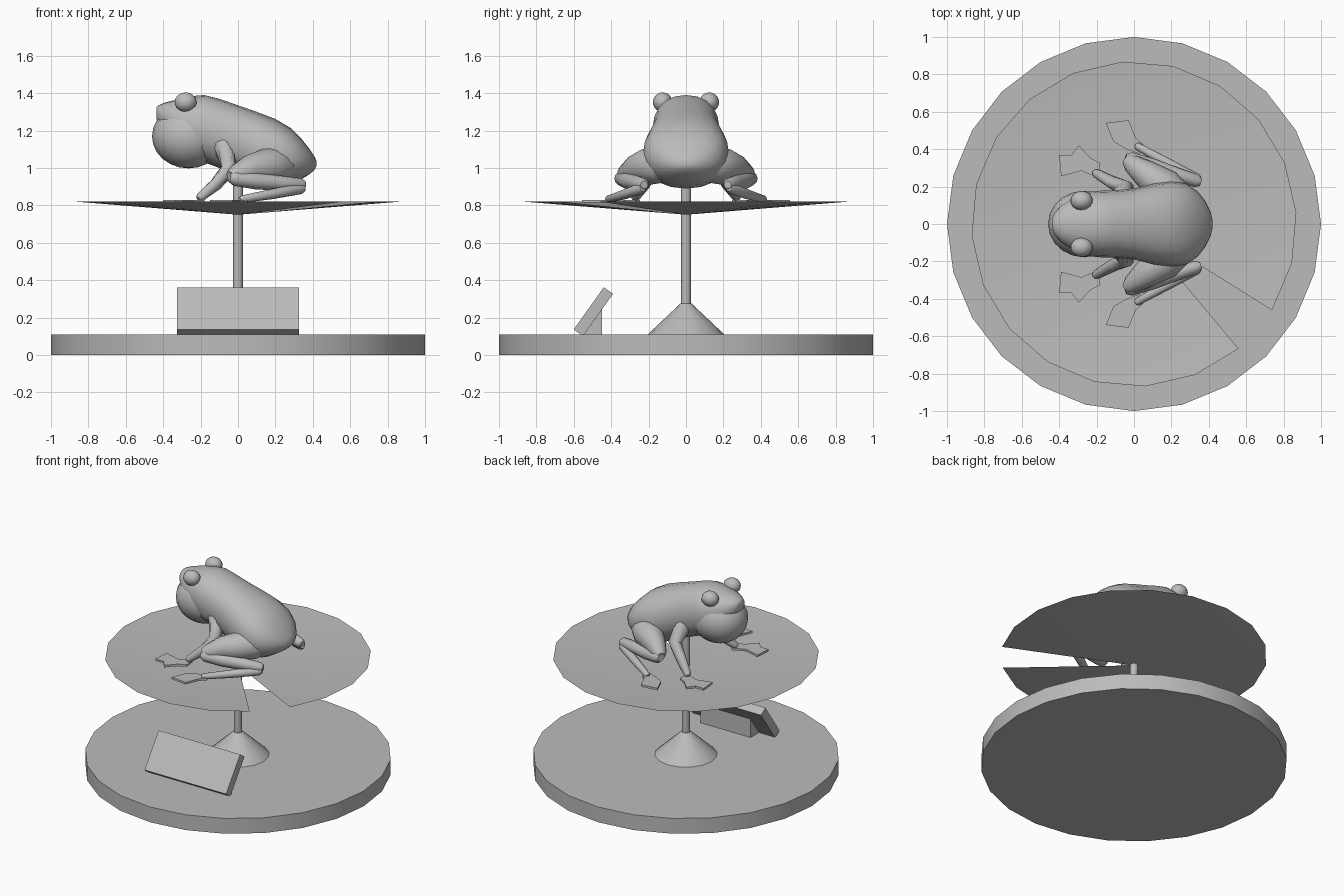
import bpy, bmesh, math
from mathutils import Vector, Matrix

if "Cube" in bpy.data.objects:
    bpy.data.objects.remove(bpy.data.objects["Cube"])

grey = bpy.data.materials.new("stone grey")
grey.diffuse_color = (0.5, 0.5, 0.5, 1)
grey.use_nodes = True
grey.node_tree.nodes["Principled BSDF"].inputs["Base Color"].default_value = grey.diffuse_color


def finish(name, bm, smooth=None, closed=True):
    if closed:
        bmesh.ops.recalc_face_normals(bm, faces=bm.faces)
    me = bpy.data.meshes.new(name)
    bm.to_mesh(me)
    bm.free()
    me.materials.append(grey)
    if smooth:
        me.shade_smooth()
        me.set_sharp_from_angle(angle=math.radians(smooth))
    ob = bpy.data.objects.new(name, me)
    bpy.context.collection.objects.link(ob)
    return ob


def loft(name, rings, smooth=50):
    """Skin a list of equal-length point rings and cap both ends."""
    bm = bmesh.new()
    vs = [[bm.verts.new(p) for p in r] for r in rings]
    n = len(vs[0])
    for a, b in zip(vs, vs[1:]):
        for i in range(n):
            j = (i + 1) % n
            bm.faces.new((a[i], a[j], b[j], b[i]))
    bm.faces.new(vs[0])
    bm.faces.new(vs[-1])
    return finish(name, bm, smooth)


def circle(r, z, n):
    return [(r * math.sin(2 * math.pi * i / n), r * math.cos(2 * math.pi * i / n), z) for i in range(n)]


def limb(name, pts, side, n=12):
    """Round tapering limb through (x, y, z, radius) points with rounded tips."""
    pts = [(Vector((x, y * side, z)), r) for x, y, z, r in pts]
    d0 = (pts[0][0] - pts[1][0]).normalized()
    d1 = (pts[-1][0] - pts[-2][0]).normalized()
    (p0, r0), (p1, r1) = pts[0], pts[-1]
    pts = [(p0 + d0 * r0 * 0.7, r0 * 0.6)] + pts + [(p1 + d1 * r1 * 0.7, r1 * 0.6)]
    rings = []
    for k, (p, r) in enumerate(pts):
        t = (pts[min(k + 1, len(pts) - 1)][0] - pts[max(k - 1, 0)][0]).normalized()
        u = t.cross(Vector((0, 0, 1))).normalized()
        v = t.cross(u)
        rings.append([p + (u * math.cos(a) + v * math.sin(a)) * r
                      for a in (2 * math.pi * i / n for i in range(n))])
    return loft(name, rings, 60)


def prism(name, pts, offset):
    """Extrude a flat outline along an offset."""
    return loft(name, [[Vector(p) for p in pts], [Vector(p) + Vector(offset) for p in pts]], None)


def ball(name, c, r, seg=20, rows=12):
    bm = bmesh.new()
    m = Matrix.Translation(c) @ Matrix.Diagonal((*r, 1))
    bmesh.ops.create_uvsphere(bm, u_segments=seg, v_segments=rows, radius=1, matrix=m)
    return finish(name, bm, 60)


# Round base, cone foot and stem
loft("base", [circle(1, 0, 24), circle(1, 0.11, 24)], 30)
loft("stem_foot", [circle(0.205, 0.11, 16), circle(0.03, 0.275, 16)], 40)
loft("stem", [circle(0.026, 0.25, 12), circle(0.026, 0.98, 12)], 40)

# Shallow cone leaf with one wedge left out
bm = bmesh.new()
hub = bm.verts.new((0, 0, 0.75))
rim = [bm.verts.new((0.87 * math.cos(a), 0.87 * math.sin(a), 0.82))
       for a in (math.radians(-32 + 18 * i) for i in range(20))]
for a, b in zip(rim, rim[1:]):
    bm.faces.new((hub, a, b))
finish("leaf_pad", bm, 30, closed=False)

# Leaning sign board and its wedge support
prism("sign_board", [(-0.325, -0.60, 0.137), (-0.325, -0.44, 0.362), (-0.325, -0.39, 0.327),
                     (-0.325, -0.545, 0.11), (-0.325, -0.565, 0.11)], (0.65, 0, 0))
prism("sign_support", [(-0.2, -0.545, 0.11), (-0.2, -0.45, 0.11), (-0.2, -0.45, 0.243)], (0.4, 0, 0))

# Frog body: x, top, bottom, half width
sections = [(-0.437, 1.325, 1.265, 0.03), (-0.425, 1.335, 1.24, 0.06), (-0.39, 1.35, 1.19, 0.10),
            (-0.33, 1.365, 1.13, 0.14), (-0.24, 1.385, 1.06, 0.172), (-0.18, 1.39, 1.03, 0.178),
            (-0.10, 1.37, 1.00, 0.18), (0.0, 1.335, 0.965, 0.19), (0.1, 1.30, 0.915, 0.215),
            (0.2, 1.262, 0.89, 0.23), (0.28, 1.215, 0.905, 0.215), (0.34, 1.155, 0.94, 0.175),
            (0.38, 1.105, 0.965, 0.125), (0.41, 1.06, 0.99, 0.065), (0.42, 1.035, 1.01, 0.02)]
rings = []
for x, top, bot, w in sections:
    ring = []
    for i in range(20):
        a = 2 * math.pi * i / 20
        c, s = math.cos(a), math.sin(a)
        ring.append((x, math.copysign(abs(c) ** 0.9, c) * w,
                     (top + bot) / 2 + math.copysign(abs(s) ** 0.9, s) * (top - bot) / 2))
    rings.append(ring)
loft("body", rings, 60)
ball("throat_sac", (-0.265, 0, 1.17), (0.195, 0.178, 0.172))

# Paired eyes, limbs, hands and feet
hand = [(-0.19, 0.245), (-0.26, 0.235), (-0.385, 0.25), (-0.40, 0.37), (-0.335, 0.37),
        (-0.295, 0.42), (-0.235, 0.355), (-0.18, 0.325)]
foot = [(-0.15, 0.54), (-0.03, 0.555), (0.01, 0.46), (0.05, 0.425), (0.03, 0.375),
        (-0.04, 0.40), (-0.11, 0.44)]
# the hand leaves the wrist diagonally: trim its inner corner
hand[1:3] = [(-0.28, 0.285), (-0.39, 0.255)]
for s, tag in ((1, "left"), (-1, "right")):
    ball("eye_" + tag, (-0.28, s * 0.125, 1.352), (0.06, 0.052, 0.052), 14, 10)
    limb("arm_" + tag, [(-0.08, 0.13, 1.12, 0.06), (-0.045, 0.19, 1.0, 0.045),
                        (-0.12, 0.225, 0.91, 0.034), (-0.20, 0.27, 0.845, 0.025)], s)
    limb("thigh_" + tag, [(0.24, 0.13, 1.01, 0.09), (0.16, 0.20, 1.01, 0.10),
                          (0.06, 0.27, 0.995, 0.075), (-0.015, 0.325, 0.965, 0.05)], s)
    limb("shin_" + tag, [(-0.02, 0.345, 0.945, 0.04), (0.1, 0.305, 0.93, 0.045),
                         (0.22, 0.265, 0.92, 0.04), (0.335, 0.23, 0.912, 0.034)], s)
    limb("ankle_" + tag, [(0.335, 0.24, 0.89, 0.03), (0.18, 0.325, 0.86, 0.027),
                          (0.02, 0.415, 0.833, 0.02)], s)
    prism("hand_" + tag, [(x, s * y, 0.815) for x, y in hand], (0, 0, 0.015))
    prism("foot_" + tag, [(x, s * y, 0.815) for x, y in foot], (0, 0, 0.015))
